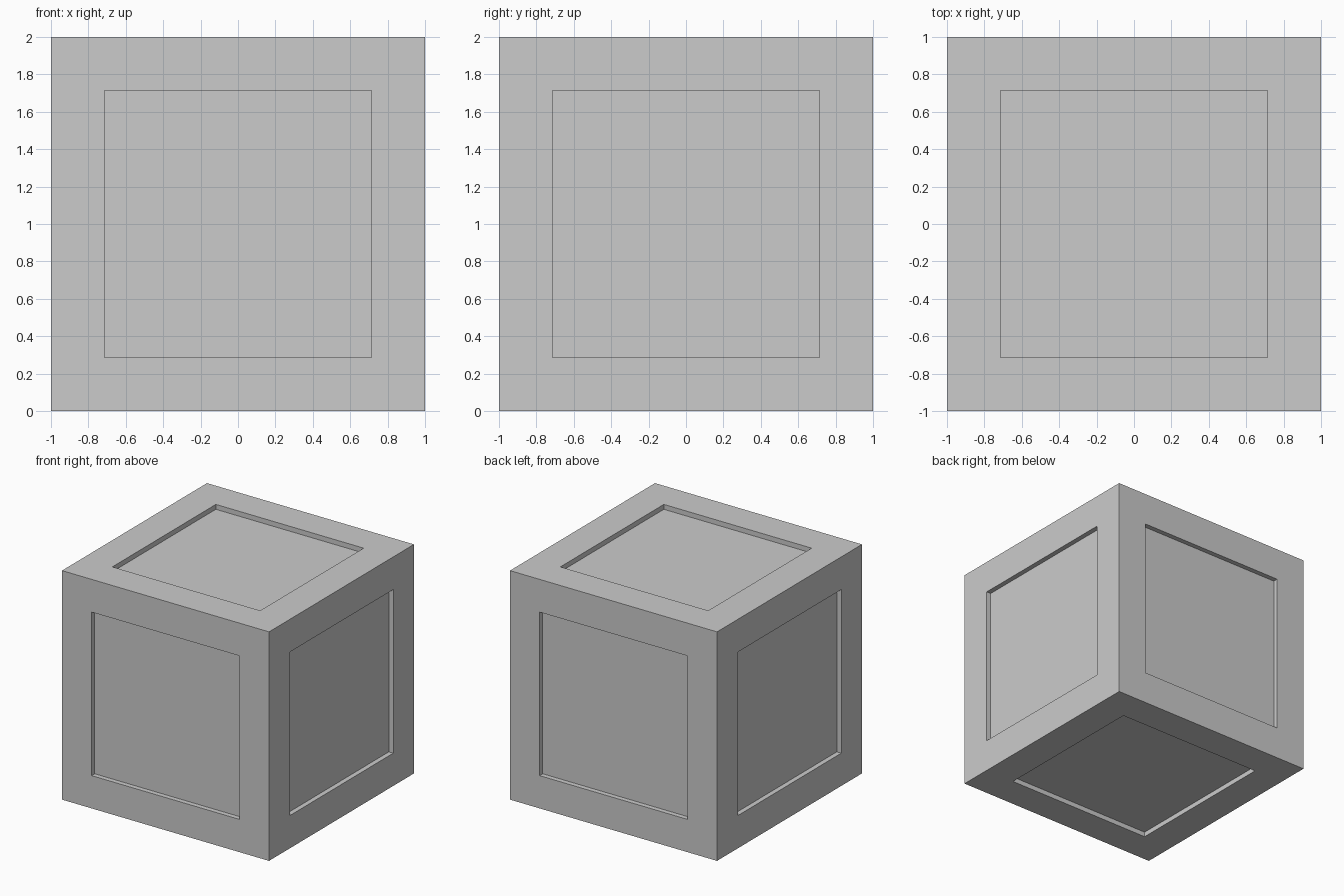
import bpy, bmesh
from mathutils import Matrix

if "Cube" in bpy.data.objects:
    bpy.data.objects.remove(bpy.data.objects["Cube"])

SIZE, BORDER, DEPTH = 2.0, 0.286, 0.043

# Solid cube standing on the ground
bm = bmesh.new()
bmesh.ops.create_cube(bm, size=SIZE, matrix=Matrix.Translation((0, 0, SIZE / 2)))
panels = list(bm.faces)

# Square border on every side, then each panel sunk straight inward
bmesh.ops.inset_individual(bm, faces=panels, thickness=BORDER, use_even_offset=True)
sunk = bmesh.ops.extrude_discrete_faces(bm, faces=panels)["faces"]
for face in sunk:
    face.normal_update()
    bmesh.ops.translate(bm, verts=face.verts, vec=-face.normal * DEPTH)

bmesh.ops.recalc_face_normals(bm, faces=bm.faces)
mesh = bpy.data.meshes.new("panelled_crate")
bm.to_mesh(mesh)
bm.free()
crate = bpy.data.objects.new("panelled_crate", mesh)
bpy.context.collection.objects.link(crate)
